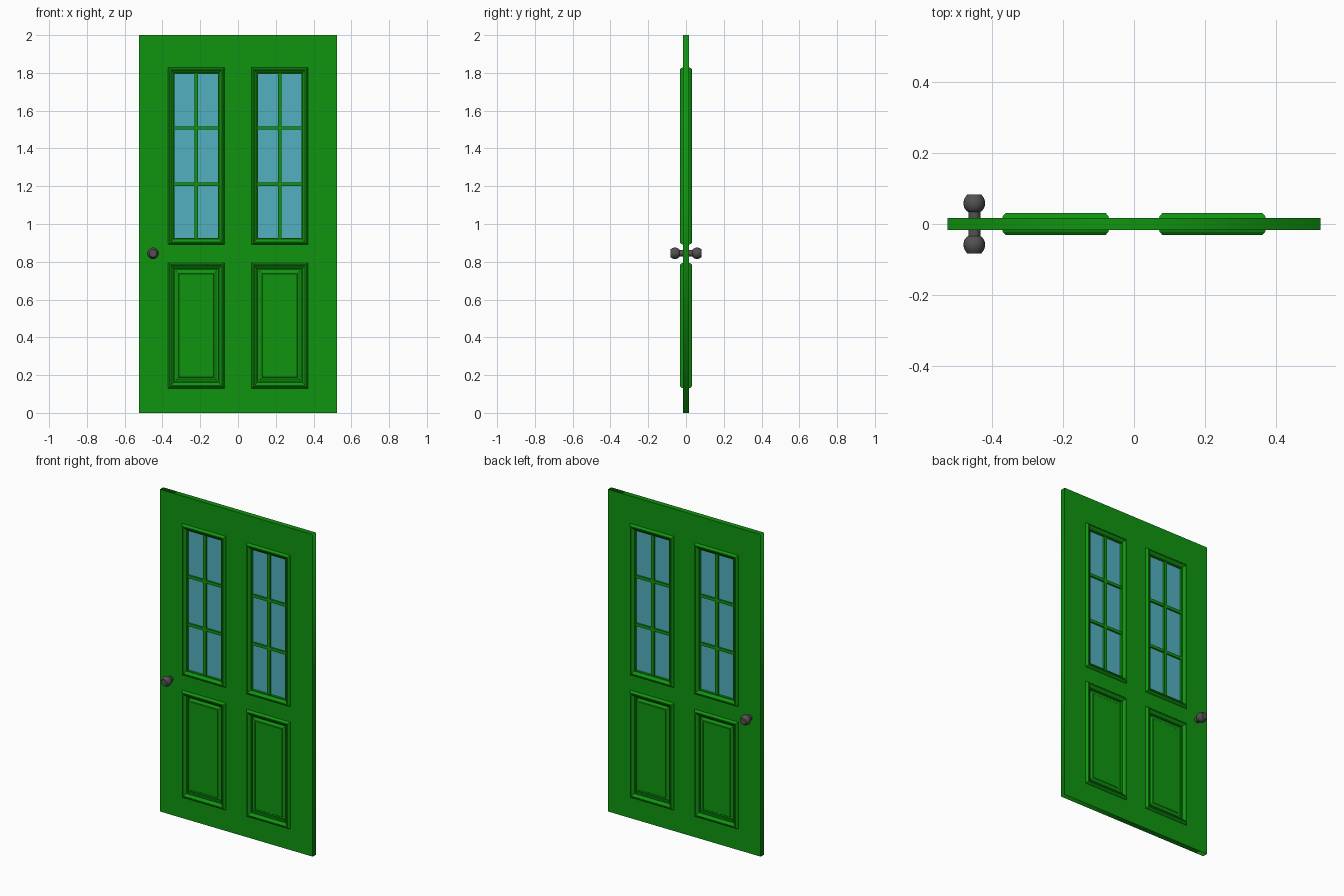
import bpy, bmesh, math
from mathutils import Matrix

if "Cube" in bpy.data.objects:
    bpy.data.objects.remove(bpy.data.objects["Cube"])

def material(name, rgb):
    m = bpy.data.materials.new(name)
    m.diffuse_color = (*rgb, 1)
    m.use_nodes = True
    m.node_tree.nodes["Principled BSDF"].inputs["Base Color"].default_value = m.diffuse_color
    return m

GREEN = material("green paint", (0.005, 0.30, 0.005))
GLASS = material("blue glass", (0.085, 0.44, 0.53))
METAL = material("dark metal", (0.085, 0.08, 0.08))

T = 0.0165                       # half thickness of the slab
UPPER = (0.89, 1.83)             # z range of window frames
LOWER = (0.13, 0.795)            # z range of lower panels
X0, X1 = 0.07, 0.372             # x range of each opening (mirrored)

def finish(bm, name, mat):
    bmesh.ops.recalc_face_normals(bm, faces=bm.faces)
    me = bpy.data.meshes.new(name)
    bm.to_mesh(me)
    bm.free()
    me.materials.append(mat)
    ob = bpy.data.objects.new(name, me)
    bpy.context.collection.objects.link(ob)
    return ob

def box(name, x0, x1, y, z0, z1, mat):
    bm = bmesh.new()
    bmesh.ops.create_cube(bm, size=1, matrix=Matrix.Translation(((x0 + x1) / 2, 0, (z0 + z1) / 2))
                          @ Matrix.Diagonal((x1 - x0, 2 * y, z1 - z0, 1)))
    return finish(bm, name, mat)

def moulding(name, x0, x1, z0, z1, profile, fill):
    """Rectangular rings stepping inward along (inset, depth), on both faces."""
    bm = bmesh.new()
    for s in (-1, 1):
        prev = None
        for i, d in profile:
            ring = [bm.verts.new((x, s * d, z)) for x, z in
                    ((x0 + i, z0 + i), (x1 - i, z0 + i), (x1 - i, z1 - i), (x0 + i, z1 - i))]
            if prev:
                for k in range(4):
                    n = (k + 1) % 4
                    f = bm.faces.new((prev[k], prev[n], ring[n], ring[k]))
                    f.normal_update()
                    if f.normal.y * s < 0:
                        f.normal_flip()
            prev = ring
        if fill:
            f = bm.faces.new(prev)
            f.normal_update()
            if f.normal.y * s < 0:
                f.normal_flip()
    me = bpy.data.meshes.new(name)
    bm.to_mesh(me)
    bm.free()
    me.materials.append(GREEN)
    bpy.context.collection.objects.link(bpy.data.objects.new(name, me))

# Slab: filled outline with four openings
cu = bpy.data.curves.new("door_slab", 'CURVE')
cu.dimensions = '2D'
cu.fill_mode = 'BOTH'
cu.extrude = T
e = 0.004
rects = [(-0.525, 0.525, 0, 2)]
for z0, z1 in (UPPER, LOWER):
    rects += [(X0 + e, X1 - e, z0 + e, z1 - e), (-X1 + e, -X0 - e, z0 + e, z1 - e)]
for x0, x1, z0, z1 in rects:
    sp = cu.splines.new('POLY')
    sp.points.add(3)
    for p, (x, z) in zip(sp.points, ((x0, z0), (x1, z0), (x1, z1), (x0, z1))):
        p.co = (x, z, 0, 1)
    sp.use_cyclic_u = True
cu.materials.append(GREEN)
slab = bpy.data.objects.new("door_slab", cu)
slab.rotation_euler.x = math.pi / 2
bpy.context.collection.objects.link(slab)
bpy.context.view_layer.objects.active = slab
slab.select_set(True)
bpy.ops.object.convert(target='MESH')

frame = [(0, T - 0.001), (0.003, 0.023), (0.010, 0.031), (0.016, 0.031), (0.031, 0.018), (0.035, 0.018)]
for side, (x0, x1) in (("left", (-X1, -X0)), ("right", (X0, X1))):
    # Window frame, glass and glazing bars
    z0, z1 = UPPER
    moulding(side + "_window_frame", x0, x1, z0, z1, frame + [(0.035, 0.003)], False)
    box(side + "_glass", x0 + 0.034, x1 - 0.034, 0.004, z0 + 0.034, z1 - 0.034, GLASS)
    xm = (x0 + x1) / 2
    box(side + "_upright_bar", xm - 0.01, xm + 0.01, 0.0145, z0 + 0.034, z1 - 0.034, GREEN)
    for i, z in enumerate((1.21, 1.508)):
        box(f"{side}_cross_bar_{i}", x0 + 0.034, x1 - 0.034, 0.014, z - 0.009, z + 0.009, GREEN)
    # Raised lower panel
    moulding(side + "_lower_panel", x0, x1, *LOWER,
             frame + [(0.036, 0.008), (0.042, 0.008), (0.052, 0.014), (0.058, 0.014), (0.060, 0.016)], True)

# Knobs: one lathed profile (radius, distance from centre) on both faces
profile = [(0.017, 0.0), (0.017, 0.034), (0.023, 0.038), (0.028, 0.046), (0.0305, 0.055),
           (0.030, 0.064), (0.027, 0.073), (0.020, 0.083)]
N = 20
for side, s in (("front", -1), ("back", 1)):
    bm = bmesh.new()
    rings = [[bm.verts.new((-0.45 + r * math.cos(2 * math.pi * k / N), s * d,
                            0.845 + r * math.sin(2 * math.pi * k / N))) for k in range(N)]
             for r, d in profile]
    for a, b in zip(rings, rings[1:]):
        for k in range(N):
            bm.faces.new((a[k], a[(k + 1) % N], b[(k + 1) % N], b[k]))
    bm.faces.new(rings[0])
    bm.faces.new(rings[-1])
    knob = finish(bm, side + "_knob", METAL)
    bpy.ops.object.select_all(action='DESELECT')
    knob.select_set(True)
    bpy.context.view_layer.objects.active = knob
    bpy.ops.object.shade_smooth_by_angle(angle=math.radians(35))
